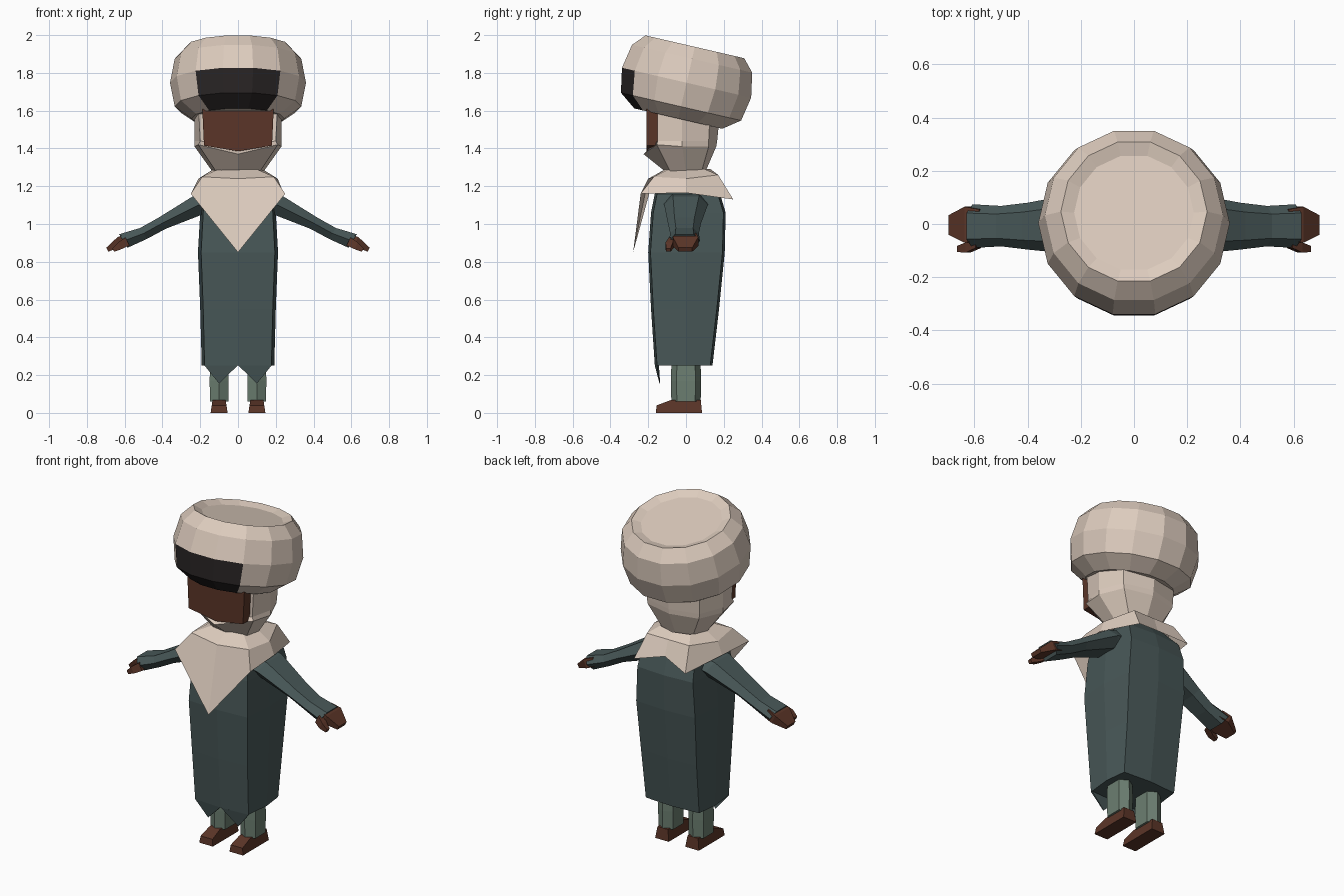
import bpy, bmesh, math
from mathutils import Matrix, Vector

cube = bpy.data.objects.get("Cube")
if cube:
    bpy.data.objects.remove(cube, do_unlink=True)


def material(name, rgb):
    m = bpy.data.materials.new(name)
    m.use_nodes = True
    m.diffuse_color = (*rgb, 1)
    m.node_tree.nodes["Principled BSDF"].inputs["Base Color"].default_value = (*rgb, 1)
    return m


CLOTH = material("cream cloth", (0.72, 0.60, 0.51))
ROBE = material("dark teal", (0.065, 0.097, 0.097))
SKIN = material("brown", (0.105, 0.036, 0.021))
BLACK = material("near black", (0.022, 0.018, 0.018))
PANTS = material("grey green", (0.15, 0.21, 0.165))


def loft(name, rings, mat, caps=(True, True), mirror=False):
    """Bridge equal-sized rings of points into one flat-shaded part."""
    bm = bmesh.new()
    loops = [[bm.verts.new(p) for p in ring] for ring in rings]
    n = len(loops[0])
    for a, b in zip(loops, loops[1:]):
        for i in range(n):
            j = (i + 1) % n
            bm.faces.new((a[i], a[j], b[j], b[i]))
    if caps[0]:
        bm.faces.new(loops[0])
    if caps[1]:
        bm.faces.new(loops[-1])
    bmesh.ops.recalc_face_normals(bm, faces=bm.faces)
    me = bpy.data.meshes.new(name)
    bm.to_mesh(me)
    bm.free()
    me.materials.append(mat)
    ob = bpy.data.objects.new(name, me)
    bpy.context.collection.objects.link(ob)
    if mirror:
        ob.modifiers.new("mirror", "MIRROR")
    return ob


def both(half):
    """Close a half ring, listed from front centre to back centre, across x = 0."""
    return half + [(-x, y, z) for x, y, z in reversed(half[1:-1])]


# Hat: tilted fourteen-sided lathe with a sunken crown
SIDES = 14
profile = [(0.245, -0.195), (0.335, -0.13), (0.36, 0), (0.335, 0.13),
           (0.275, 0.195), (0.225, 0.175)]
rings = [[(r * math.cos(math.tau * i / SIDES), r * math.sin(math.tau * i / SIDES), v)
          for i in range(SIDES)] for r, v in profile]
hat = loft("hat", rings, CLOTH)
hat.data.materials.append(BLACK)
for f in hat.data.polygons:  # dark patch on the lower front
    c = f.center
    if c.y < -0.1 and abs(c.x) < 0.2 and c.z < 0 and f.normal.z > -0.95:
        f.material_index = 1
hat.data.transform(Matrix.Translation((0, 0.003, 1.748)) @ Matrix.Rotation(math.radians(-13), 4, "X"))

# Hood with a pointed lip under the chin
loft("hood", [
    both([(0, -0.1, 1.27), (0.11, -0.08, 1.27), (0.13, 0, 1.27), (0.1, 0.08, 1.27), (0, 0.1, 1.27)]),
    both([(0, -0.225, 1.37), (0.21, -0.155, 1.42), (0.23, -0.02, 1.41), (0.17, 0.12, 1.41), (0, 0.16, 1.41)]),
    both([(0, -0.13, 1.4), (0.2, -0.15, 1.44), (0.23, -0.02, 1.44), (0.175, 0.12, 1.44), (0, 0.165, 1.44)]),
    both([(0, -0.13, 1.64), (0.21, -0.15, 1.64), (0.23, -0.02, 1.64), (0.18, 0.13, 1.64), (0, 0.185, 1.64)]),
], CLOTH)

# Face block, pointed at the chin
face_outline = [(-0.19, 1.63), (0.19, 1.63), (0.18, 1.415), (0, 1.385), (-0.18, 1.415)]
loft("face", [[(x, y, z) for x, z in face_outline] for y in (-0.21, -0.1)], SKIN)

# Draped scarf: long front point, short back corners
loft("scarf", [
    both([(0, -0.11, 1.29), (0.1, -0.09, 1.29), (0.13, 0, 1.29), (0.1, 0.1, 1.29), (0, 0.13, 1.29)]),
    both([(0, -0.2, 1.24), (0.19, -0.17, 1.25), (0.21, 0, 1.24), (0.14, 0.17, 1.26), (0, 0.17, 1.26)]),
    both([(0, -0.28, 0.85), (0.25, -0.24, 1.16), (0.24, 0, 1.165), (0.17, 0.25, 1.13), (0, 0.2, 1.17)]),
], CLOTH, caps=(False, False))

# Long robe: height, half width, front, back
rows = [(1.24, 0.12, -0.1, 0.12), (1.16, 0.19, -0.165, 0.18), (1.06, 0.2, -0.185, 0.21),
        (0.85, 0.212, -0.2, 0.205), (0.55, 0.2, -0.185, 0.175), (0.25, 0.192, -0.165, 0.14)]
loft("robe", [both([(0, f, z), (0.92 * w, f + 0.012, z), (w, 0, z), (0.92 * w, b - 0.012, z), (0, b, z)])
              for z, w, f, b in rows], ROBE)

# Pointed flaps on the front hem
loft("robe_flap", [[(0.003, -0.165, 0.25), (0.1, -0.14, 0.155), (0.177, -0.153, 0.25)],
                   [(0.003, -0.15, 0.25), (0.1, -0.137, 0.155), (0.177, -0.143, 0.25)]], ROBE, mirror=True)

# Sleeves: flattened six-sided tube; x, z, thickness, half width, y centre
SECTION = [(-1, 0), (-0.6, 1), (0.6, 1), (1, 0), (0.6, -1), (-0.6, -1)]
arm = [(0.12, 1.12, 0.055, 0.12, 0), (0.21, 1.1, 0.055, 0.115, 0), (0.4, 1.005, 0.035, 0.088, -0.008),
       (0.5, 0.95, 0.034, 0.076, -0.008), (0.607, 0.91, 0.042, 0.082, -0.008)]
loft("sleeve", [[(x + 0.53 * t * h, yc + w * s, z + 0.85 * t * h) for s, t in SECTION]
                for x, z, h, w, yc in arm], ROBE, mirror=True)


def slab(name, ends):
    """Tapered block running down the arm: x, z, half thickness, y low, y high."""
    loft(name, [[(x + 0.45 * h * t, y, z + 0.89 * h * t)
                 for y, t in ((lo, 1), (hi, 1), (hi, -1), (lo, -1))]
                for x, z, h, lo, hi in ends], SKIN, mirror=True)


slab("hand", [(0.57, 0.928, 0.026, -0.06, 0.055), (0.625, 0.907, 0.027, -0.07, 0.065),
              (0.692, 0.864, 0.012, -0.04, 0.033)])
slab("thumb", [(0.585, 0.908, 0.024, -0.09, -0.05), (0.625, 0.885, 0.02, -0.108, -0.07),
               (0.66, 0.862, 0.01, -0.105, -0.082)])

# Trouser legs
LEG = [(0, -0.08), (0.05, -0.05), (0.05, 0.05), (0, 0.08), (-0.05, 0.05), (-0.05, -0.05)]
loft("trouser_leg", [[(0.1 + s * x, s * y, z) for x, y in LEG]
                     for z, s in ((0.3, 0.95), (0.17, 1), (0.06, 0.97))], PANTS, mirror=True)

# Shoes: side outline swept across, with narrowing top
SHOE = [(-0.16, 0), (-0.155, 0.04), (-0.08, 0.068), (0.078, 0.068), (0.085, 0)]
loft("shoe", [[(0.1 + side * (0.045 - 0.15 * z), y, z) for y, z in SHOE]
              for side in (-1, 1)], SKIN, mirror=True)
